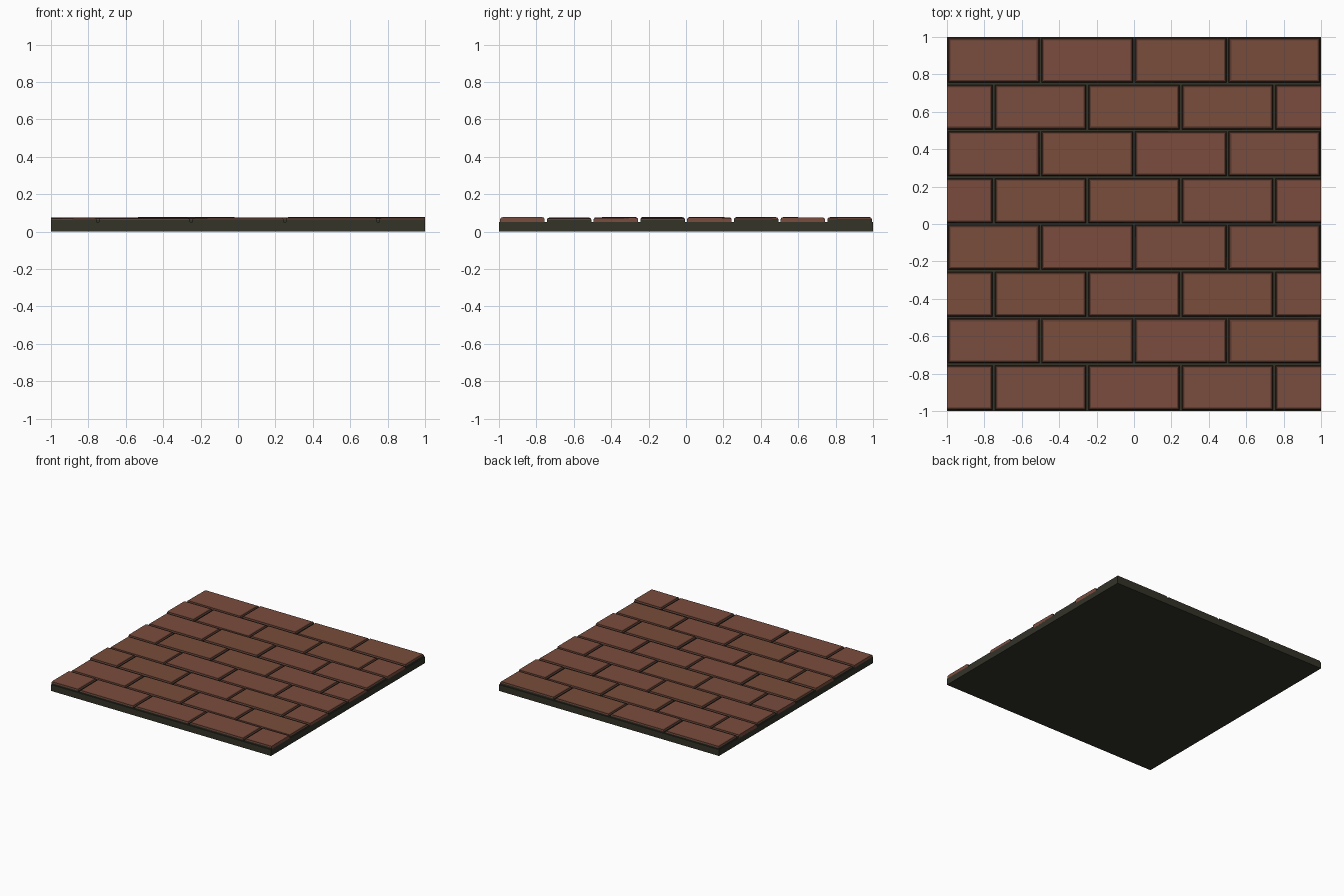
import bpy, bmesh, random

if "Cube" in bpy.data.objects:
    bpy.data.objects.remove(bpy.data.objects["Cube"])

random.seed(4)


def material(name, rgb):
    m = bpy.data.materials.new(name)
    m.diffuse_color = (*rgb, 1)
    m.use_nodes = True
    m.node_tree.nodes["Principled BSDF"].inputs["Base Color"].default_value = m.diffuse_color
    return m


BRICK = material("brick_red", (0.195, 0.072, 0.047))
BRICK_ALT = material("brick_red_warm", (0.188, 0.074, 0.044))
EDGE = material("brick_worn_edge", (0.105, 0.042, 0.028))
MORTAR = material("dark_mortar", (0.033, 0.033, 0.022))


def make_object(name, bm, mats):
    bmesh.ops.recalc_face_normals(bm, faces=bm.faces)
    mesh = bpy.data.meshes.new(name)
    bm.to_mesh(mesh)
    bm.free()
    for m in mats:
        mesh.materials.append(m)
    ob = bpy.data.objects.new(name, mesh)
    bpy.context.collection.objects.link(ob)
    return ob


def add_brick(name, x0, x1, y0, y1, mat):
    """Brick with a rounded top rim; ends lying on x = +-1 are cut flush."""
    bm = bmesh.new()
    h = random.uniform(0.073, 0.077)
    tx, ty = random.uniform(-.003, .003), random.uniform(-.002, .002)
    cut_l, cut_r = x0 <= -1, x1 >= 1
    rings = []
    for inset, drop in ((0, None), (0, .011), (.005, .003), (.014, 0)):
        a = x0 + (0 if cut_l else inset)
        b = x1 - (0 if cut_r else inset)
        ring = []
        for x, y in ((a, y0 + inset), (b, y0 + inset), (b, y1 - inset), (a, y1 - inset)):
            tilt = tx * ((x - x0) / (x1 - x0) - .5) + ty * ((y - y0) / (y1 - y0) - .5)
            z = 0.045 if drop is None else h - drop + tilt
            ring.append(bm.verts.new((x, y, z)))
        rings.append(ring)
    for k in range(3):
        for i in range(4):
            j = (i + 1) % 4
            f = bm.faces.new((rings[k][i], rings[k][j], rings[k + 1][j], rings[k + 1][i]))
            # mortar-smeared sides, worn rim, clean brick on the cut ends
            cut = (i == 1 and cut_r) or (i == 3 and cut_l)
            f.material_index = 0 if cut else (2 if k == 0 else 1)
    bm.faces.new(rings[3])
    bm.faces.new(rings[0][::-1])
    make_object(name, bm, (mat, EDGE, MORTAR))


# mortar slab
bm = bmesh.new()
bmesh.ops.create_cube(bm, size=1)
for v in bm.verts:
    v.co = (v.co.x * 2, v.co.y * 2, (v.co.z + .5) * 0.052)
make_object("mortar_slab", bm, (MORTAR,))

# running-bond courses; even rows (from the front) start with half bricks
GAP = 0.006
for row in range(8):
    y = -1 + row * .25
    start = -1.25 if row % 2 == 0 else -1.0
    for col in range(5 if row % 2 == 0 else 4):
        x = start + col * .5
        add_brick(f"brick_{row}_{col}", max(x + GAP, -1), min(x + .5 - GAP, 1),
                  y + GAP, y + .25 - GAP, random.choice((BRICK, BRICK_ALT)))
